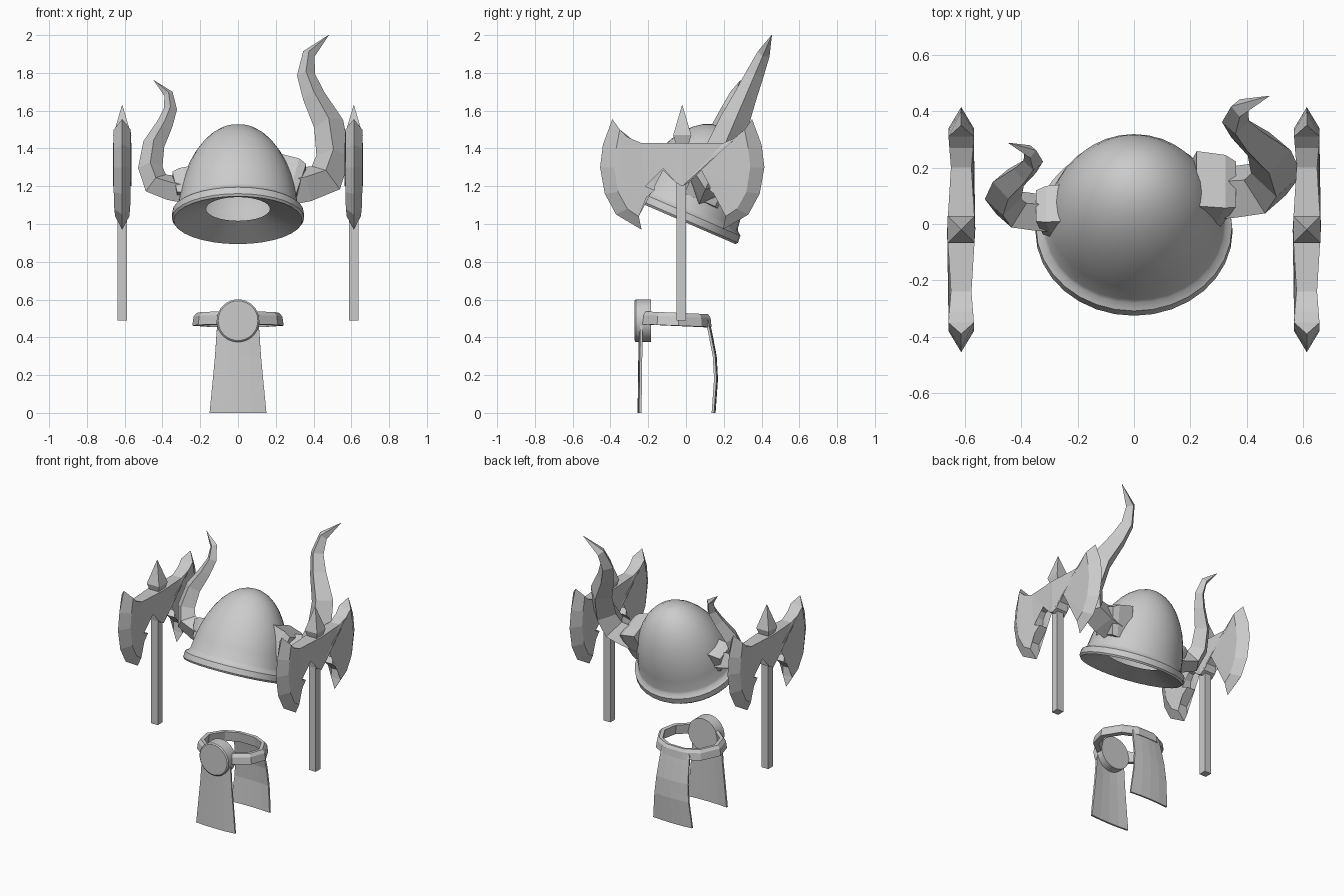
import bpy, bmesh
from math import sin, cos, pi, radians
from mathutils import Vector, Matrix

if "Cube" in bpy.data.objects:
    bpy.data.objects.remove(bpy.data.objects["Cube"])

TILT = radians(23.4)
UP = Vector((0, sin(TILT), cos(TILT)))      # helmet axis, leaning back
BACK = Vector((0, cos(TILT), -sin(TILT)))   # square to it


def finish(name, bm, loc=(0, 0, 0), normals=True):
    bmesh.ops.remove_doubles(bm, verts=bm.verts, dist=1e-5)
    if normals:
        bmesh.ops.recalc_face_normals(bm, faces=bm.faces)
    me = bpy.data.meshes.new(name)
    bm.to_mesh(me)
    bm.free()
    ob = bpy.data.objects.new(name, me)
    ob.location = loc
    bpy.context.collection.objects.link(ob)
    return ob


def smooth(ob, angle=35):
    bpy.ops.object.select_all(action='DESELECT')
    ob.select_set(True)
    bpy.context.view_layer.objects.active = ob
    bpy.ops.object.shade_smooth_by_angle(angle=radians(angle))


def bridge(bm, rings, closed=False):
    vs = [[bm.verts.new(p) for p in r] for r in rings]
    n = len(rings[0])
    pairs = list(zip(vs, vs[1:])) + ([(vs[-1], vs[0])] if closed else [])
    for a, b in pairs:
        for i in range(n):
            j = (i + 1) % n
            bm.faces.new((a[i], a[j], b[j], b[i]))
    return vs


def tilted_loft(name, path, y0, z0, rot, side):
    """Four-sided loft along (x, z, radius) points in the leaning plane."""
    pts = [Vector((side * x, y0 + (z - z0) * 0.43, z)) for x, z, r in path]
    rings = []
    for i, p in enumerate(pts):
        t = (pts[min(i + 1, len(pts) - 1)] - pts[max(i - 1, 0)]).normalized()
        nrm = t.cross(BACK).normalized()
        r = path[i][2]
        rings.append([p + r * (cos(a) * nrm + sin(a) * BACK)
                      for a in (rot + k * pi / 2 for k in range(4))])
    bm = bmesh.new()
    vs = bridge(bm, rings)
    bm.faces.new(vs[0])
    bm.faces.new(vs[-1])
    return finish(name, bm)


# Helmet: revolved dome with rim band and inset underside
profile = [(.158, .065), (.318, 0), (.327, .012), (.325, .05), (.303, .068)]
profile += [(.3 * cos(a), .54 * sin(a)) for a in (radians(9 + 9 * k) for k in range(9))]
profile.append((0.0001, .54))
N = 32
bm = bmesh.new()
rings = []
for r, h in profile:
    rings.append([Vector((1.07 * r * cos(2 * pi * k / N), 0, 0))
                  + BACK * r * sin(2 * pi * k / N) + UP * h + Vector((0, -.03, 1.02))
                  for k in range(N)])
vs = bridge(bm, rings)
bm.faces.new(vs[-1])
smooth(finish("helmet", bm))

# Horns: the left is a smaller mirror of the right
horn = [(.26, 1.19, .1), (.36, 1.21, .1), (.465, 1.245, .1), (.505, 1.36, .09),
        (.48, 1.53, .08), (.40, 1.68, .06), (.36, 1.79, .048), (.375, 1.9, .034), (.48, 2.0, .001)]
small = [(.335 + (x - .33) * .74, 1.185 + (z - 1.2) * .72, r * .72) for x, z, r in horn]
tilted_loft("horn_right", horn, .11, 1.2, 0, 1)
tilted_loft("horn_left", small, .04, 1.185, 0, -1)

# Square horn sockets
socket = [(.20, 1.235, .15), (.30, 1.215, .145), (.335, 1.205, .125)]
tilted_loft("horn_socket_right", socket, .105, 1.2, pi / 4, 1)
tilted_loft("horn_socket_left", [(x, 1.195 + (z - 1.2) * .7, r * .68) for x, z, r in socket],
            .035, 1.185, pi / 4, -1)

# Double axe blade: body outline (u outward, z), inset bevel arc, cutting edge
top = [(0, 1.43), (.22, 1.43), (.29, 1.46)]
arc = [(.33, 1.5), (.35, 1.4), (.36, 1.3), (.34, 1.17), (.29, 1.08), (.23, 1.04)]
edge = [(.37, 1.555), (.42, 1.42), (.435, 1.3), (.41, 1.16), (.35, 1.05), (.215, .97)]
low = [(.235, 1.1), (.19, 1.14), (.145, 1.18), (.195, 1.2), (.19, 1.26),
       (.16, 1.3), (.09, 1.305), (.045, 1.27), (.035, 1.22), (0, 1.2)]
body = top + arc + low


def half_thick(u):
    return .05 - u * .02 / .14 if u < .14 else min(.045, .03 + (u - .14) * .08)


def axe_blade(name, x):
    bm = bmesh.new()
    for s in (-1, 1):
        f, b = [[bm.verts.new((q * half_thick(u), s * u, z)) for u, z in body] for q in (1, -1)]
        bm.faces.new(f)
        bm.faces.new(b)
        c = [bm.verts.new((0, s * u, z)) for u, z in edge]
        i0, i1 = len(top), len(top) + len(arc) - 1
        for i in range(len(body) - 1):
            if i0 <= i < i1:
                k = i - i0
                bm.faces.new((f[i], f[i + 1], c[k + 1], c[k]))
                bm.faces.new((b[i], b[i + 1], c[k + 1], c[k]))
            else:
                bm.faces.new((f[i], f[i + 1], b[i + 1], b[i]))
        bm.faces.new((f[i0], b[i0], c[0]))
        bm.faces.new((f[i1], b[i1], c[-1]))
    bmesh.ops.triangulate(bm, faces=[g for g in bm.faces if len(g.verts) > 4])
    return finish(name, bm, (x, -.02, 0))


def square(h, z):
    return [(h, h, z), (-h, h, z), (-h, -h, z), (h, -h, z)]


def stack(name, rows, loc):
    bm = bmesh.new()
    vs = bridge(bm, [square(h, z) for h, z in rows])
    bm.faces.new(vs[0])
    bm.faces.new(vs[-1])
    return finish(name, bm, loc)


# Axes on both sides: blade, handle, top spike
for side, x in (("left", -.613), ("right", .613)):
    axe_blade("axe_blade_" + side, x)
    stack("axe_handle_" + side, [(.026, .49), (.026, 1.4)], (x, -.025, 0))
    stack("axe_spike_" + side, [(.03, 1.41), (.048, 1.47), (.001, 1.63)], (x, -.02, 0))

# Belt: faceted ring, narrower at the top
half = [(.11, -.225), (.205, -.15), (.235, -.04), (.17, .08), (.07, .13)]
loop = half + [(-x, y) for x, y in reversed(half)]


def belt_ring(k, z):
    return [(x * k, -.05 + (y + .05) * k, z - .04 * (y + .05)) for x, y in loop]


bm = bmesh.new()
bridge(bm, [belt_ring(k, z) for k, z in ((1.03, .462), (1.0, .51), (.93, .53), (.82, .528), (.87, .46))], closed=True)
finish("belt", bm)

# Round buckle
bm = bmesh.new()
M = 32
prof = [(.105, -.272), (.113, -.265), (.113, -.185)]
vs = bridge(bm, [[(r * cos(2 * pi * k / M), y, .488 + r * sin(2 * pi * k / M)) for k in range(M)]
                 for r, y in prof])
bm.faces.new(vs[0])
bm.faces.new(vs[-1])
smooth(finish("buckle", bm))


# Hanging cloths, front and back
def cloth(name, rows, bow):
    bm = bmesh.new()
    vs = [[bm.verts.new((w * c, y + bow * (1 - c * c), z)) for c in (-1, -.5, 0, .5, 1)]
          for y, z, w in rows]
    for a, b in zip(vs, vs[1:]):
        for i in range(4):
            bm.faces.new((a[i], a[i + 1], b[i + 1], b[i]))
    ob = finish(name, bm)
    m = ob.modifiers.new("thickness", 'SOLIDIFY')
    m.thickness = .013
    m.offset = 0


cloth("front_cloth", [(-.236, .49, .108), (-.238, .3, .121), (-.242, 0, .15)], -.008)
cloth("back_cloth", [(.11, .49, .108), (.125, .42, .113), (.148, .3, .121),
                     (.155, .18, .132), (.142, 0, .15)], .008)
